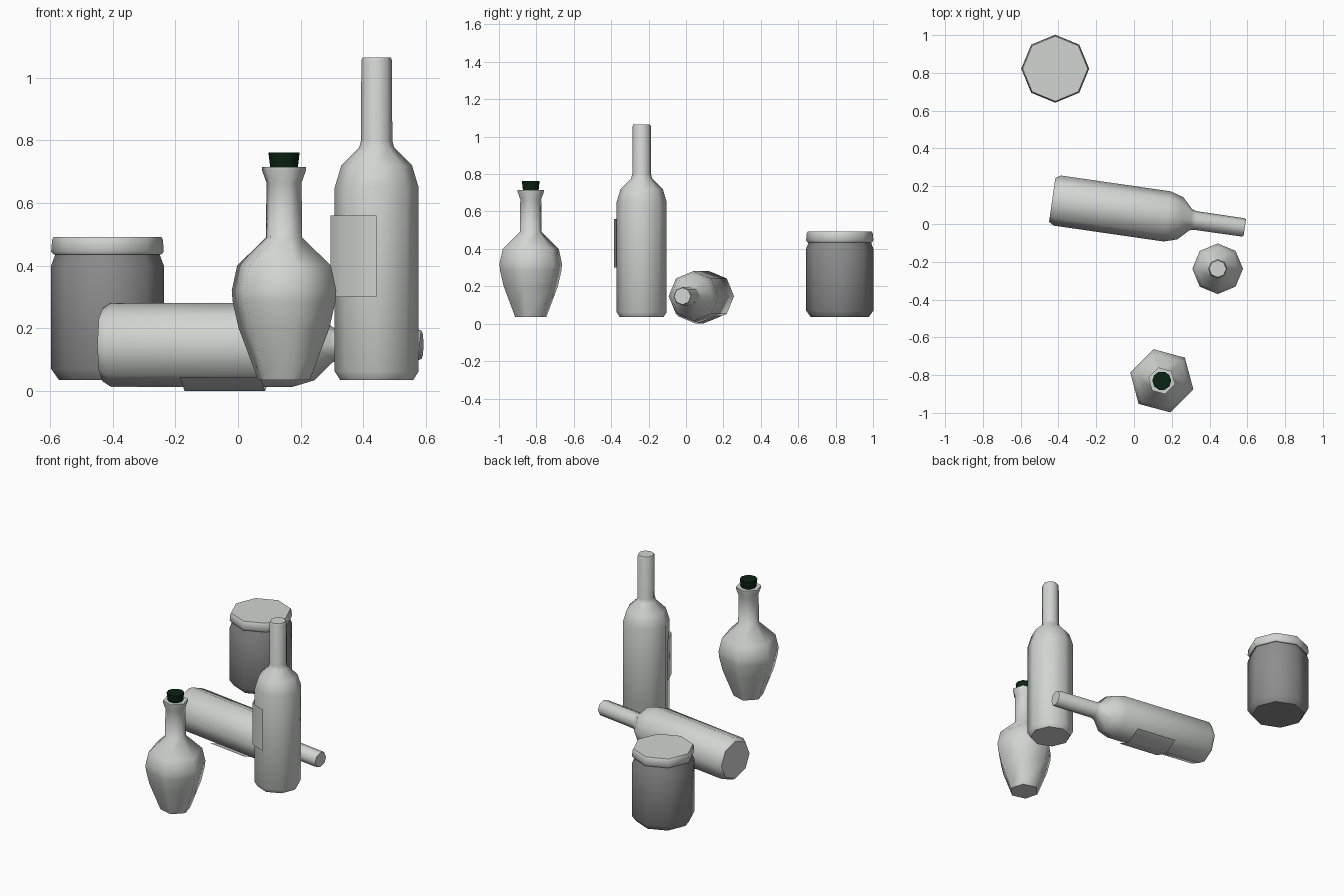
import bpy
import bmesh
from math import cos, sin, radians
from mathutils import Matrix, Vector

default_cube = bpy.data.objects.get("Cube")
if default_cube:
    bpy.data.objects.remove(default_cube, do_unlink=True)


def make_material(name, rgb):
    mat = bpy.data.materials.new(name)
    mat.use_nodes = True
    color = (*rgb, 1)
    mat.diffuse_color = color
    mat.node_tree.nodes["Principled BSDF"].inputs["Base Color"].default_value = color
    return mat


PALE = make_material("pale grey", (0.64, 0.66, 0.64))
DARK = make_material("mid grey", (0.27, 0.27, 0.27))
GREEN = make_material("dark green", (0.003, 0.016, 0.006))


def finish(name, bm, mat, place):
    mesh = bpy.data.meshes.new(name)
    bm.to_mesh(mesh)
    bm.free()
    mesh.materials.append(mat)
    obj = bpy.data.objects.new(name, mesh)
    obj.matrix_world = place
    bpy.context.collection.objects.link(obj)
    return obj


def lathe(name, profile, sides, mat, place, turn=0):
    """Closed turned shape from (radius, height) pairs, smooth sides, flat caps."""
    bm = bmesh.new()
    angles = [radians(turn + 360 * i / sides) for i in range(sides)]
    rings = [[bm.verts.new((r * cos(a), r * sin(a), z)) for a in angles]
             for r, z in profile]
    for low, high in zip(rings, rings[1:]):
        for i in range(sides):
            j = (i + 1) % sides
            bm.faces.new((low[i], low[j], high[j], high[i])).smooth = True
    bm.faces.new(rings[0][::-1])
    bm.faces.new(rings[-1])
    return finish(name, bm, mat, place)


def label(name, place):
    """Thin sheet folded round one corner of the bottle."""
    bm = bmesh.new()
    angles = [radians(a) for a in (180, 225, 270)]
    rows = [[bm.verts.new((0.147 * cos(a), 0.147 * sin(a), z)) for a in angles]
            for z in (0.265, 0.525)]
    for i in range(2):
        bm.faces.new((rows[0][i], rows[0][i + 1],
                      rows[1][i + 1], rows[1][i])).smooth = True
    return finish(name, bm, PALE, place)


FLOOR = 0.035
BOTTLE = [(0.117, 0), (0.134, 0.027), (0.134, 0.615), (0.113, 0.685),
          (0.056, 0.742), (0.05, 0.765), (0.049, 1.02), (0.045, 1.03)]

# Standing and lying bottles share one profile
standing = Matrix.Translation((0.443, -0.237, FLOOR))
axis = Vector((0.99, -0.143, 0)).normalized()
side = Vector((0, 0, 1)).cross(axis)
lying = Matrix((side, Vector((0, 0, 1)), axis)).transposed().to_4x4()
if lying.determinant() < 0:
    lying = Matrix((-side, Vector((0, 0, 1)), axis)).transposed().to_4x4()
# Roll so that the label's fold points at the ground
lying = (Matrix.Translation((-0.433, 0.128, 0.147)) @ lying
         @ Matrix.Rotation(radians(45), 4, "Z"))
for prefix, place in (("standing", standing), ("lying", lying)):
    lathe(prefix + "_bottle", BOTTLE, 8, PALE, place)
    label(prefix + "_bottle_label", place)

# Six-sided flask with a stopper
flask = Matrix.Translation((0.147, -0.83, FLOOR))
lathe("flask", [(0.086, 0), (0.15, 0.165), (0.17, 0.25), (0.173, 0.285),
                (0.155, 0.365), (0.06, 0.455), (0.058, 0.63), (0.073, 0.67),
                (0.073, 0.68)], 6, PALE, flask, turn=45)
lathe("flask_stopper", [(0.043, 0.67), (0.05, 0.727)], 10, GREEN, flask)

# Jar with a lid
jar = Matrix.Translation((-0.417, 0.822, FLOOR))
lathe("jar", [(0.155, 0), (0.18, 0.035), (0.18, 0.365), (0.166, 0.402),
              (0.166, 0.41)], 8, DARK, jar)
lathe("jar_lid", [(0.172, 0.4), (0.18, 0.41), (0.177, 0.447), (0.172, 0.457)],
      8, PALE, jar)
